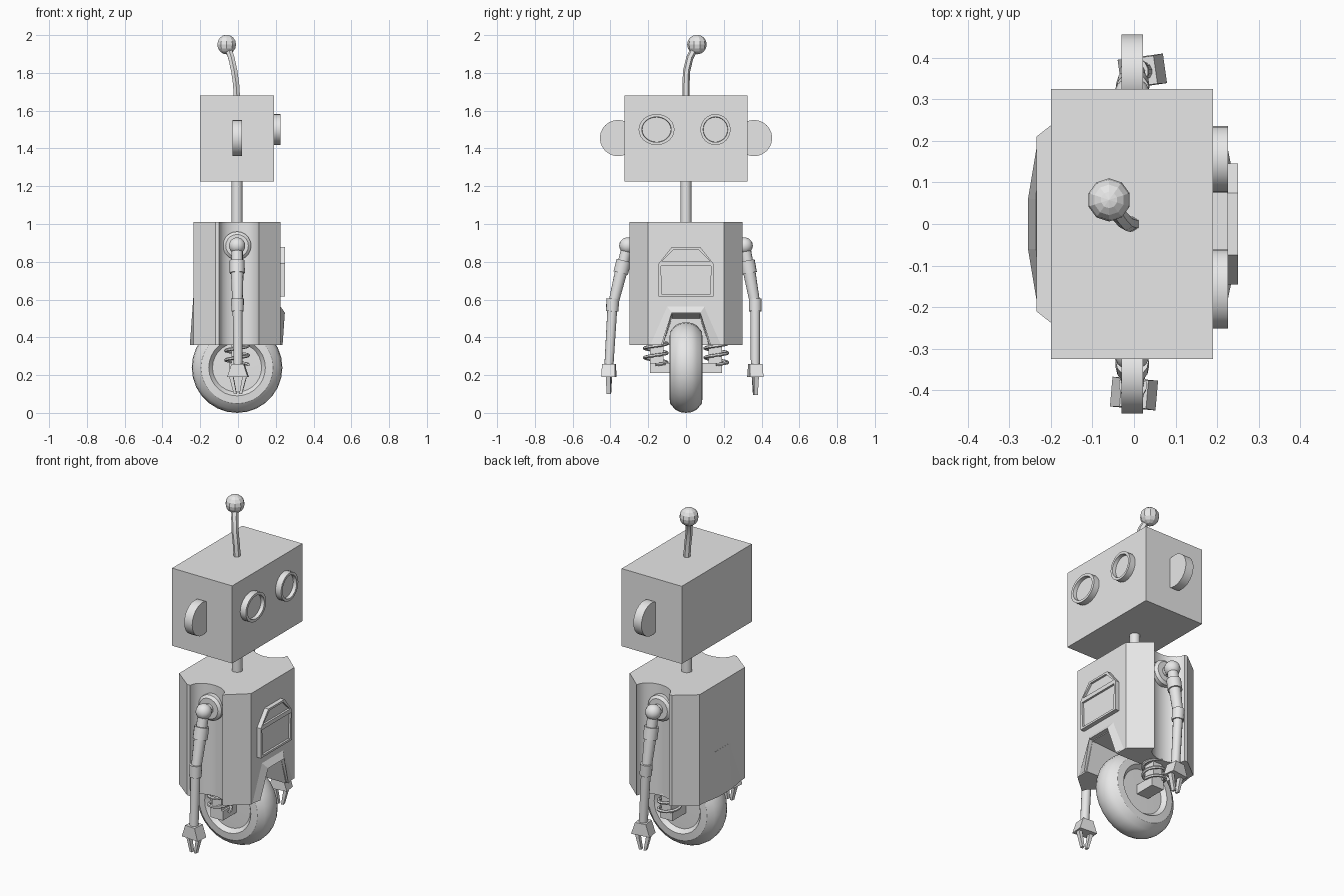
import bpy, bmesh
from math import sin, cos, pi, radians
from mathutils import Vector, Matrix

if "Cube" in bpy.data.objects:
    bpy.data.objects.remove(bpy.data.objects["Cube"])

GREY = (0.8, 0.8, 0.8, 1)
metal = bpy.data.materials.new("light_grey_metal")
metal.use_nodes = True
metal.diffuse_color = GREY
metal.node_tree.nodes["Principled BSDF"].inputs["Base Color"].default_value = GREY


def finish(name, bm, smooth=None):
    bmesh.ops.recalc_face_normals(bm, faces=bm.faces)
    mesh = bpy.data.meshes.new(name)
    bm.to_mesh(mesh)
    bm.free()
    ob = bpy.data.objects.new(name, mesh)
    bpy.context.collection.objects.link(ob)
    mesh.materials.append(metal)
    if smooth:
        select(ob)
        bpy.ops.object.shade_smooth_by_angle(angle=radians(smooth))
    return ob


def select(ob):
    bpy.ops.object.select_all(action='DESELECT')
    ob.select_set(True)
    bpy.context.view_layer.objects.active = ob


def loft(name, rings, smooth=None):
    """Skin a list of equal-length rings and cap both ends."""
    bm = bmesh.new()
    rows = [[bm.verts.new(p) for p in ring] for ring in rings]
    n = len(rows[0])
    for a, b in zip(rows, rows[1:]):
        for i in range(n):
            j = (i + 1) % n
            bm.faces.new((a[i], a[j], b[j], b[i]))
    bm.faces.new(rows[0])
    bm.faces.new(rows[-1])
    return finish(name, bm, smooth)


def box(name, lo, hi):
    lo, hi = Vector(lo), Vector(hi)
    bm = bmesh.new()
    size = Matrix.Diagonal((*(hi - lo), 1))
    bmesh.ops.create_cube(bm, size=1, matrix=Matrix.Translation((lo + hi) / 2) @ size)
    return finish(name, bm)


def ball(name, centre, r, u=10, v=8, smooth=None):
    bm = bmesh.new()
    bmesh.ops.create_uvsphere(bm, u_segments=u, v_segments=v, radius=r,
                              matrix=Matrix.Translation(centre))
    return finish(name, bm, smooth)


def turned(name, start, end, profile, sides=14, smooth=35, squash=1):
    """Turn (fraction along axis, radius) pairs about the line start-end."""
    start, axis = Vector(start), Vector(end) - Vector(start)
    rot = axis.to_track_quat('Z', 'Y')
    rings = []
    for t, r in profile:
        rings.append([start + axis * t + rot @ Vector((r * cos(2 * pi * i / sides),
                      r * squash * sin(2 * pi * i / sides), 0)) for i in range(sides)])
    return loft(name, rings, smooth)


def rod(name, path, r, res=2):
    cu = bpy.data.curves.new(name, 'CURVE')
    cu.dimensions = '3D'
    cu.bevel_depth, cu.bevel_resolution, cu.use_fill_caps = r, res, True
    sp = cu.splines.new('POLY')
    sp.points.add(len(path) - 1)
    for p, co in zip(sp.points, path):
        p.co = (*co, 1)
    cu.materials.append(metal)
    ob = bpy.data.objects.new(name, cu)
    bpy.context.collection.objects.link(ob)
    select(ob)
    bpy.ops.object.convert(target='MESH')
    bpy.ops.object.shade_smooth_by_angle(angle=radians(40))


def trapezoid(x, top, bottom, z_top, z_bottom):
    return [(x, -bottom, z_bottom), (x, -top, z_top), (x, top, z_top), (x, bottom, z_bottom)]


# Torso: chamfered block with a scooped shoulder channel on each side
half = [(0.225, 0.2), (0.11, 0.3)]
half += [(0.005 + 0.105 * cos(pi * i / 10), 0.3 - 0.075 * sin(pi * i / 10)) for i in range(11)][1:]
half += [(-0.12, 0.3), (-0.235, 0.21)]
outline = half + [(x, -y) for x, y in reversed(half)]
torso = loft("torso", [[(x, y, z) for x, y in outline] for z in (0.36, 1.01)], 30)

# Wheel well cut from the front, sloping down inside
well = loft("wheel_well_cutter", [trapezoid(0.3, 0.075, 0.14, 0.53, 0.3),
                                  trapezoid(-0.17, 0.075, 0.14, 0.5, 0.3)])
well.hide_render = True
cut = torso.modifiers.new("wheel_well", 'BOOLEAN')
cut.object, cut.operation, cut.solver = well, 'DIFFERENCE', 'EXACT'
select(torso)
bpy.ops.object.modifier_apply(modifier=cut.name)
bpy.data.objects.remove(well)

# Fender lip around the well, and shallow flare at the back
bm = bmesh.new()
outer = trapezoid(0.224, 0.1, 0.19, 0.565, 0.36)
inner = trapezoid(0.248, 0.075, 0.13, 0.53, 0.36)
inner = [(0.236 if z < 0.4 else x, y, z) for x, y, z in inner]
back = [(0.2, y, z) for x, y, z in inner]
rows = [[bm.verts.new(p) for p in ring] for ring in (outer, inner, back)]
for a, b in zip(rows, rows[1:]):
    for i in range(3):
        bm.faces.new((a[i], a[i + 1], b[i + 1], b[i]))
finish("fender_lip", bm)
loft("back_flare", [[(-0.23, -0.21, 0.36), (-0.255, -0.06, 0.36), (-0.255, 0.06, 0.36), (-0.23, 0.21, 0.36)],
                    [(-0.23, -0.21, 0.62), (-0.236, -0.06, 0.62), (-0.236, 0.06, 0.62), (-0.23, 0.21, 0.62)]])

# Chest hatch: two framed panels with sunken centres
for name, t, b, zt, zb in (("chest_panel_lower", 0.145, 0.145, 0.79, 0.615),
                           ("chest_panel_upper", 0.075, 0.145, 0.878, 0.79)):
    e = 0.012
    loft(name, [trapezoid(0.22, t, b, zt, zb), trapezoid(0.25, t, b, zt, zb),
                trapezoid(0.25, t - e, b - e * 1.5, zt - e, zb + e),
                trapezoid(0.238, t - e, b - e * 1.5, zt - e, zb + e)])

# Wheel with recessed hub
side = [(0.13, 0.05), (0.14, 0.13), (0.0, 0.15), (0.02, 0.19), (0.17, 0.222), (0.32, 0.236)]
wheel = side + [(0.5, 0.24)] + [(1 - t, r) for t, r in reversed(side)]
turned("wheel", (-0.005, -0.088, 0.24), (-0.005, 0.088, 0.24), wheel, 28, 25)

for s, tag in ((-1, "right"), (1, "left")):
    # Suspension: axle block, strut and coil spring
    y0, y1 = sorted((s * 0.05, s * 0.19))
    box(tag + "_axle_block", (-0.045, y0, 0.21), (0.035, y1, 0.265))
    y0, y1 = sorted((s * 0.12, s * 0.19))
    box(tag + "_strut", (-0.035, y0, 0.25), (0.025, y1, 0.42))
    coil = [(-0.005 + 0.06 * cos(a), s * 0.16 + 0.06 * sin(a), 0.255 + 0.05 * a / (2 * pi))
            for a in (2 * pi * i / 16 for i in range(42))]
    rod(tag + "_spring", coil, 0.009, 1)

    # Ears: discs half sunk in the head
    turned(tag + "_ear", (-0.03, s * 0.36, 1.455), (0.022, s * 0.36, 1.455),
           [(0, 0.096), (1, 0.096)], 24)

    # Eyes: rings with sunken lenses, one a little wider
    w = 0.08 if s > 0 else 0.095
    q = 0.082 / w
    eye = loft(tag + "_eye", [[(x, s * 0.156 + k * w * cos(2 * pi * i / 24),
                                1.5 + k * q * w * sin(2 * pi * i / 24)) for i in range(24)]
                              for x, k in ((0.18, 1), (0.226, 1), (0.226, 0.82), (0.205, 0.8))], 35)

    # Arm joints differ slightly from side to side
    shoulder = Vector((-0.005, s * 0.31, 0.885))
    if s < 0:
        elbow, wrist, tip = Vector((-0.003, -0.387, 0.57)), Vector((0, -0.408, 0.25)), (0.002, -0.414, 0.1)
        turn = radians(-5)
    else:
        elbow, wrist, tip = Vector((0, 0.367, 0.57)), Vector((0.02, 0.367, 0.25)), (0.028, 0.366, 0.095)
        turn = radians(8)
    turned(tag + "_shoulder_disc", (-0.005, s * 0.2, 0.885), (-0.005, s * 0.265, 0.885),
           [(0, 0.075), (0.8, 0.075), (1, 0.06)], 20)
    turned(tag + "_shoulder_pin", (-0.005, s * 0.25, 0.885), shoulder, [(0, 0.03), (1, 0.03)], 12)
    ball(tag + "_shoulder_ball", shoulder, 0.044, 14, 10, 40)
    turned(tag + "_upper_arm", shoulder, elbow,
           [(0, 0.03), (0.25, 0.03), (0.25, 0.04), (0.46, 0.04), (0.46, 0.033), (1, 0.027)])
    turned(tag + "_forearm", elbow + Vector((0, 0, 0.035)), wrist,
           [(0, 0.034), (0.19, 0.033), (0.19, 0.026), (1, 0.024)])

    # Hand: flared block with two converging fingers
    spin = Matrix.Rotation(turn, 3, 'Z')
    hub = Vector((wrist.x, wrist.y, 0))

    def plate(z, x0, x1, d):
        return [hub + spin @ Vector((x, y, 0)) + Vector((0, 0, z))
                for x, y in ((x0, -d), (x1, -d), (x1, d), (x0, d))]

    loft(tag + "_palm", [plate(0.26, -0.032, 0.032, 0.034), plate(0.19, -0.055, 0.055, 0.036)])
    for f in (-1, 1):
        loft(tag + "_finger", [plate(0.195, f * 0.036 - 0.011, f * 0.036 + 0.011, 0.013),
                               plate(tip[2], f * 0.014 - 0.007, f * 0.014 + 0.007, 0.01)])

# Head, neck and bent antenna
box("head", (-0.2, -0.325, 1.225), (0.19, 0.325, 1.68))
turned("neck", (-0.005, 0, 0.98), (-0.005, 0, 1.24), [(0, 0.029), (1, 0.029)])
rod("antenna", [(-0.005, 0, 1.66), (-0.01, 0, 1.74), (-0.02, 0.003, 1.81),
                (-0.035, 0.02, 1.88), (-0.06, 0.058, 1.95)], 0.019, 1)
ball("antenna_ball", (-0.06, 0.058, 1.95), 0.052)
